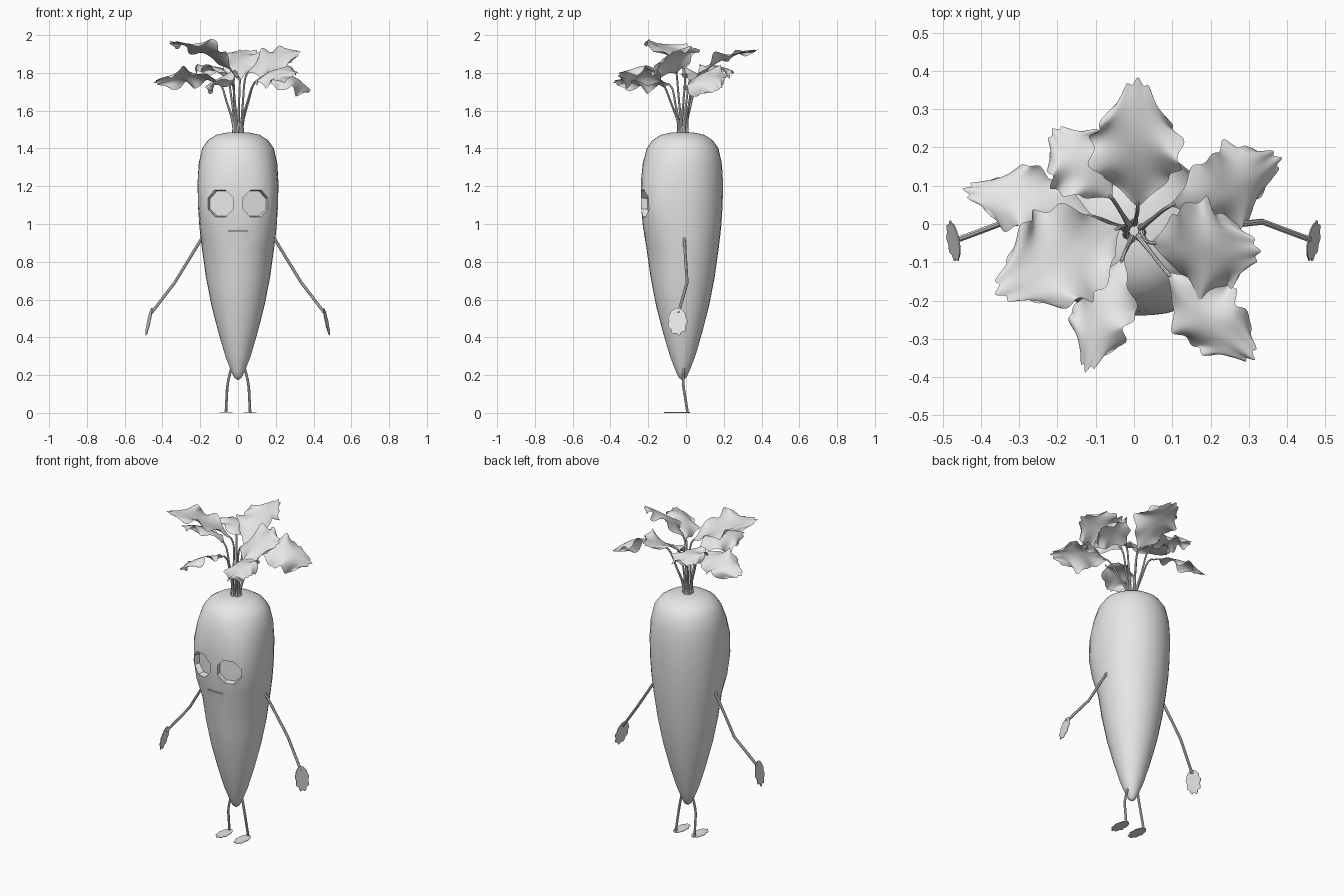
import bpy, bmesh
from math import sin, cos, pi, radians, atan2
from mathutils import Vector, Matrix

if "Cube" in bpy.data.objects:
    bpy.data.objects.remove(bpy.data.objects["Cube"], do_unlink=True)

grey = bpy.data.materials.new("light_grey")
grey.use_nodes = True
grey.diffuse_color = (0.8, 0.8, 0.8, 1)
grey.node_tree.nodes["Principled BSDF"].inputs["Base Color"].default_value = (0.8, 0.8, 0.8, 1)


def add(name, data):
    ob = bpy.data.objects.new(name, data)
    bpy.context.scene.collection.objects.link(ob)
    data.materials.append(grey)
    return ob


def from_bmesh(name, bm):
    me = bpy.data.meshes.new(name)
    bm.to_mesh(me)
    bm.free()
    return add(name, me)


def smooth(ob, angle=40):
    bpy.ops.object.select_all(action='DESELECT')
    ob.select_set(True)
    bpy.context.view_layer.objects.active = ob
    bpy.ops.object.shade_smooth_by_angle(angle=radians(angle))


def freeze(ob):
    """Replace an object by a plain mesh of its evaluated shape."""
    dg = bpy.context.evaluated_depsgraph_get()
    me = bpy.data.meshes.new_from_object(ob.evaluated_get(dg))
    name = ob.name
    bpy.data.objects.remove(ob, do_unlink=True)
    me.materials.clear()
    return add(name, me)


def tube(name, points, radius, scales=None, handle='AUTO'):
    cu = bpy.data.curves.new(name, 'CURVE')
    cu.dimensions = '3D'
    cu.bevel_depth = radius
    cu.bevel_resolution = 2
    cu.resolution_u = 6
    cu.use_fill_caps = True
    sp = cu.splines.new('BEZIER')
    sp.bezier_points.add(len(points) - 1)
    for i, (bp, p) in enumerate(zip(sp.bezier_points, points)):
        bp.co = p
        bp.handle_left_type = bp.handle_right_type = handle
        bp.radius = scales[i] if scales else 1
    smooth(freeze(add(name, cu)))


def paddle(name, centre, wide, long, fingers):
    """Thin rounded plate with a scalloped far end."""
    centre, wide, long = Vector(centre), Vector(wide), Vector(long)
    bm = bmesh.new()
    ring = []
    steps = 48
    for i in range(steps):
        t = 2 * pi * i / steps
        lobe = 1 + 0.09 * cos(fingers * t) * (sin(t) > -0.3)
        ring.append(bm.verts.new(centre + wide * cos(t) * lobe + long * sin(t) * lobe))
    face = bm.faces.new(ring)
    ext = bmesh.ops.extrude_face_region(bm, geom=[face])
    shift = wide.cross(long).normalized() * 0.003
    bmesh.ops.translate(bm, vec=shift, verts=[v for v in ext["geom"] if isinstance(v, bmesh.types.BMVert)])
    bmesh.ops.recalc_face_normals(bm, faces=bm.faces)
    smooth(from_bmesh(name, bm))


def leaf(name, base, tip, width, arch, cup, roll, phase):
    """Wavy lobed sheet from base to tip, rolled about its midrib."""
    along = tip - base
    flat = along.cross(Vector((0, 0, 1))).normalized()
    turn = Matrix.Rotation(-radians(roll), 3, along)
    side = turn @ flat
    up = side.cross(along).normalized()
    bm = bmesh.new()
    bmesh.ops.create_grid(bm, x_segments=44, y_segments=24, size=1)
    for vert in bm.verts:
        u, v = (vert.co.x + 1) / 2, vert.co.y
        if u < .55:
            shape = .05 + .95 * sin(pi / 2 * u / .55) ** 1.1
        else:
            shape = 1 - .5 * ((u - .55) / .45) ** 2
        half = width / 2 * shape * (1 + .08 * cos(9 * pi * u + phase) * abs(v) ** 3)
        run = u * (1 - .22 * v * v * u + .025 * cos(4 * pi * v) * u ** 5)
        ripple = .025 * sin(4.5 * pi * u + phase + v) * v * abs(v) * shape
        lift = arch * sin(pi * u) + cup * v * v * shape + ripple
        vert.co = base + along * run + side * v * half + up * lift
    smooth(from_bmesh(name, bm), 80)


# Root body: turned profile, squared off around the face
profile = [(0, 1.486), (.06, 1.484), (.115, 1.472), (.16, 1.443), (.19, 1.4), (.208, 1.32),
           (.214, 1.22), (.212, 1.1), (.204, .98), (.191, .87), (.17, .72), (.141, .57),
           (.105, .43), (.067, .3), (.036, .22), (.02, .187), (0, .172)]
bm = bmesh.new()
line = [bm.verts.new((r, 0, z)) for r, z in profile]
edges = [bm.edges.new(pair) for pair in zip(line, line[1:])]
bmesh.ops.spin(bm, geom=line + edges, cent=(0, 0, 0), axis=(0, 0, 1), angle=2 * pi, steps=32)
bmesh.ops.remove_doubles(bm, verts=bm.verts, dist=0.0005)
for v in bm.verts:
    if v.co.y < 0:
        swell = max(0, 1 - ((v.co.z - 1.12) / .25) ** 2)
        corner = 1 + .12 * swell * sin(2 * atan2(v.co.y, v.co.x)) ** 2
        v.co.x *= corner
        v.co.y *= corner * (1 + .04 * swell)
bmesh.ops.translate(bm, vec=(0, -.018, 0), verts=bm.verts)
bmesh.ops.recalc_face_normals(bm, faces=bm.faces)
body = from_bmesh("root_body", bm)

# Eye sockets and mouth slit, cut into the body
cutters = []
for s in (-1, 1):
    out = Vector((s * sin(radians(16)), -cos(radians(16)), 0))
    place = Matrix.Translation(Vector((s * .094, -.224, 1.108)) + out * .01)
    bm = bmesh.new()
    bmesh.ops.create_cone(bm, cap_ends=True, segments=8, radius1=.072, radius2=.083, depth=.1,
                          matrix=place @ out.to_track_quat('Z', 'Y').to_matrix().to_4x4()
                          @ Matrix.Rotation(pi / 8, 4, 'Z'))
    cutters.append(from_bmesh("socket_cutter", bm))
bm = bmesh.new()
bmesh.ops.create_cube(bm, size=1, matrix=Matrix.Translation((0, -.235, .963))
                      @ Matrix.Diagonal((.1, .07, .007, 1)))
cutters.append(from_bmesh("mouth_cutter", bm))
for c in cutters:
    c.hide_render = True
    mod = body.modifiers.new("cut", 'BOOLEAN')
    mod.operation = 'DIFFERENCE'
    mod.solver = 'EXACT'
    mod.object = c
body = freeze(body)
for c in cutters:
    bpy.data.objects.remove(c, do_unlink=True)
smooth(body, 35)

# Arms, hands, legs and feet
for s, label in ((-1, "right"), (1, "left")):
    tube(label + "_arm", [(s * .185, -.01, .935), (s * .335, .006, .69), (s * .458, -.04, .53)],
         .008, handle='VECTOR')
    paddle(label + "_hand", (s * .47, -.045, .485), (s * .008, .05, 0), (s * .015, 0, -.07), 9)
    tube(label + "_leg", [(s * .03, -.01, .26), (s * .055, -.014, .15), (s * .06, -.004, .08),
                          (s * .064, .008, .003)], .007)
    paddle(label + "_foot", (s * .062, -.045, .003), (s * .033, 0, 0), (0, -.066, 0), 9)

# Leaves: name, base, tip, width, arch, cup, roll
leaves = [
    ("back", (.01, .05, 1.76), (.01, .375, 1.92), .24, .035, .02, 6),
    ("back_right", (-.06, .07, 1.8), (-.21, .245, 1.81), .2, .03, -.02, -10),
    ("upper_right", (-.04, -.01, 1.82), (-.355, -.18, 1.965), .27, .03, .02, -6),
    ("side_right", (-.11, .02, 1.76), (-.44, .09, 1.75), .19, .04, -.02, -25),
    ("back_left", (.1, .05, 1.76), (.38, .17, 1.71), .23, .06, -.03, -28),
    ("upper_left", (.05, -.05, 1.8), (.325, -.07, 1.91), .28, .03, -.02, -30),
    ("front_left", (.09, -.13, 1.75), (.31, -.35, 1.8), .2, .04, -.03, -25),
    ("front_right", (-.03, -.09, 1.74), (-.125, -.38, 1.75), .18, .03, -.02, -28),
]
for i, (label, base, tip, width, arch, cup, roll) in enumerate(leaves):
    b, t = Vector(base), Vector(tip)
    leaf("leaf_" + label, b, t, width, arch, cup, roll, i * 1.3)
    way = Vector((t.x, t.y, 0)).normalized()
    foot = Vector((0, -.018, 1.475)) + way * .022
    neck = foot + Vector((0, 0, .035))
    mid = Vector((b.x * .5, b.y * .5 - .01, 1.63))
    tube("stem_" + label, [foot, neck, mid, b, b.lerp(t, .06)], .0055, [2.1, 1.6, 1, .9, .5])
